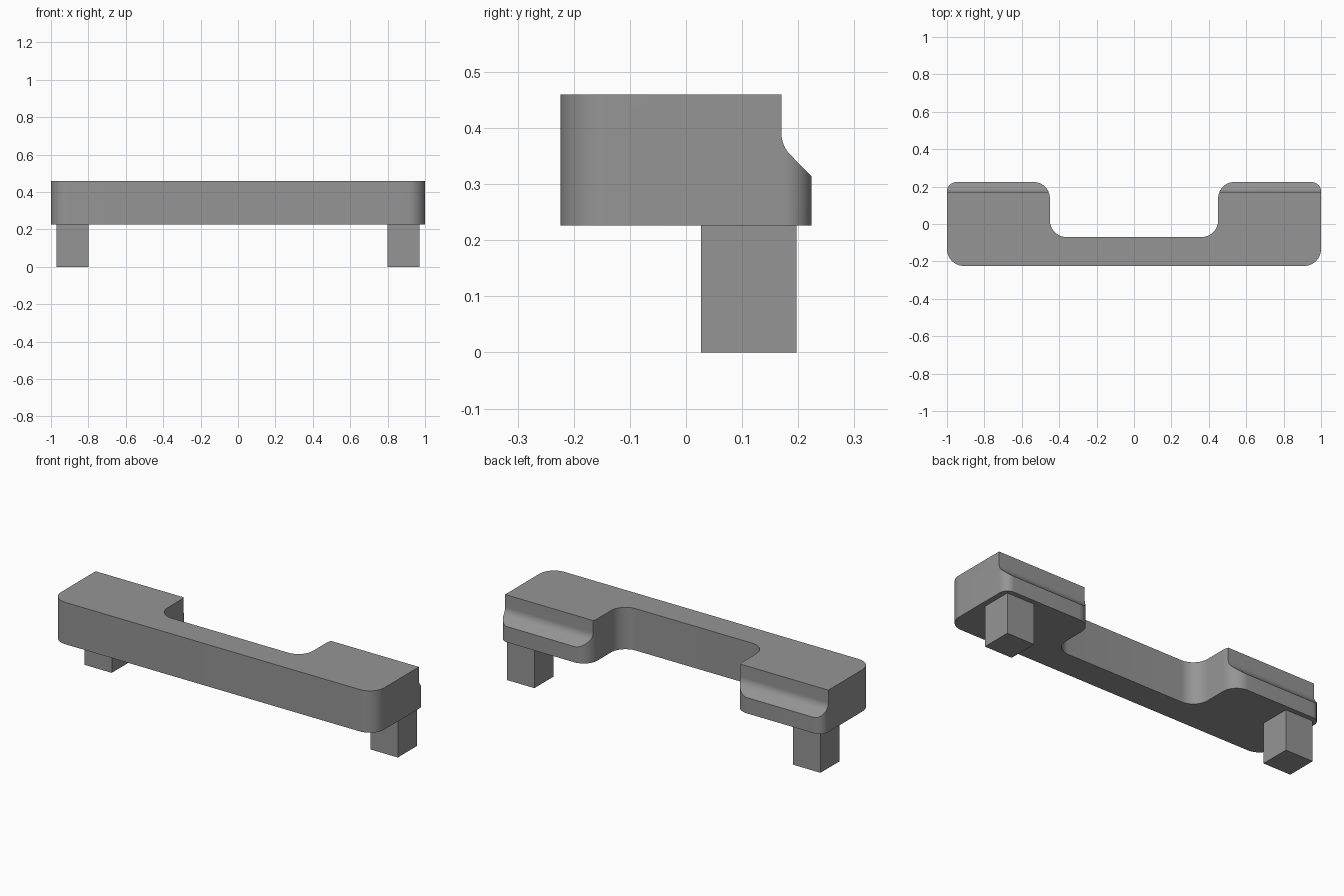
import bpy, bmesh, math
from mathutils import Vector

if "Cube" in bpy.data.objects:
    bpy.data.objects.remove(bpy.data.objects["Cube"])

grey = bpy.data.materials.new("mid_grey")
grey.diffuse_color = (0.3, 0.3, 0.3, 1)
grey.use_nodes = True
grey.node_tree.nodes["Principled BSDF"].inputs["Base Color"].default_value = grey.diffuse_color


def prism(name, points, axis_map, start, depth):
    """Extrude a closed 2D outline into a solid object."""
    bm = bmesh.new()
    face = bm.faces.new([bm.verts.new(axis_map(a, b, start)) for a, b in points])
    ext = bmesh.ops.extrude_face_region(bm, geom=[face])
    shift = Vector(axis_map(0, 0, depth))
    bmesh.ops.translate(bm, vec=shift, verts=[v for v in ext["geom"] if isinstance(v, bmesh.types.BMVert)])
    bmesh.ops.recalc_face_normals(bm, faces=bm.faces)
    mesh = bpy.data.meshes.new(name)
    bm.to_mesh(mesh)
    bm.free()
    mesh.materials.append(grey)
    obj = bpy.data.objects.new(name, mesh)
    bpy.context.collection.objects.link(obj)
    return obj


def rounded(corners, steps=12):
    """Round each right-angled corner (x, y, radius) of an outline."""
    out = []
    for i, (x, y, r) in enumerate(corners):
        p = Vector((x, y))
        a = (Vector(corners[i - 1][:2]) - p).normalized() * r
        b = (Vector(corners[(i + 1) % len(corners)][:2]) - p).normalized() * r
        for k in range(steps + 1):
            t = math.pi / 2 * k / steps
            out.append(p + a * (1 - math.sin(t)) + b * (1 - math.cos(t)))
    return out


# U-shaped bar outline, mirrored about x = 0
half = [(1.0, -0.224, 0.09), (1.0, 0.224, 0.05), (0.45, 0.224, 0.085), (0.45, -0.07, 0.09)]
outline = half + [(-x, y, r) for x, y, r in reversed(half)]
bar = prism("bar", rounded(outline), lambda a, b, c: (a, b, c), 0.226, 0.234)

# Ledge cutter: vertical wall, cove and 45 degree slope along the back
r, z0 = 0.055, 0.391
cove = [(0.17 + r * (1 - math.cos(t)), z0 - r * math.sin(t))
        for t in (math.pi / 4 * k / 8 for k in range(9))]
profile = [(0.17, 0.6)] + cove + [(0.324, 0.214), (0.324, 0.6)]
cutter = prism("ledge_cutter", profile, lambda a, b, c: (c, a, b), -1.2, 2.4)
cutter.hide_render = True

cut = bar.modifiers.new("ledge", "BOOLEAN")
cut.operation = "DIFFERENCE"
cut.solver = "EXACT"
cut.object = cutter
bpy.context.view_layer.objects.active = bar
bar.select_set(True)
bpy.ops.object.modifier_apply(modifier=cut.name)
bpy.data.objects.remove(cutter)
bpy.ops.object.shade_smooth_by_angle(angle=math.radians(25))

# Square pegs under both ends
for side, label in ((-1, "left"), (1, "right")):
    x, y, h = side * 0.885, 0.112, 0.085
    square = [(x - h, y - h), (x + h, y - h), (x + h, y + h), (x - h, y + h)]
    prism(label + "_peg", square, lambda a, b, c: (a, b, c), 0.0, 0.226)
